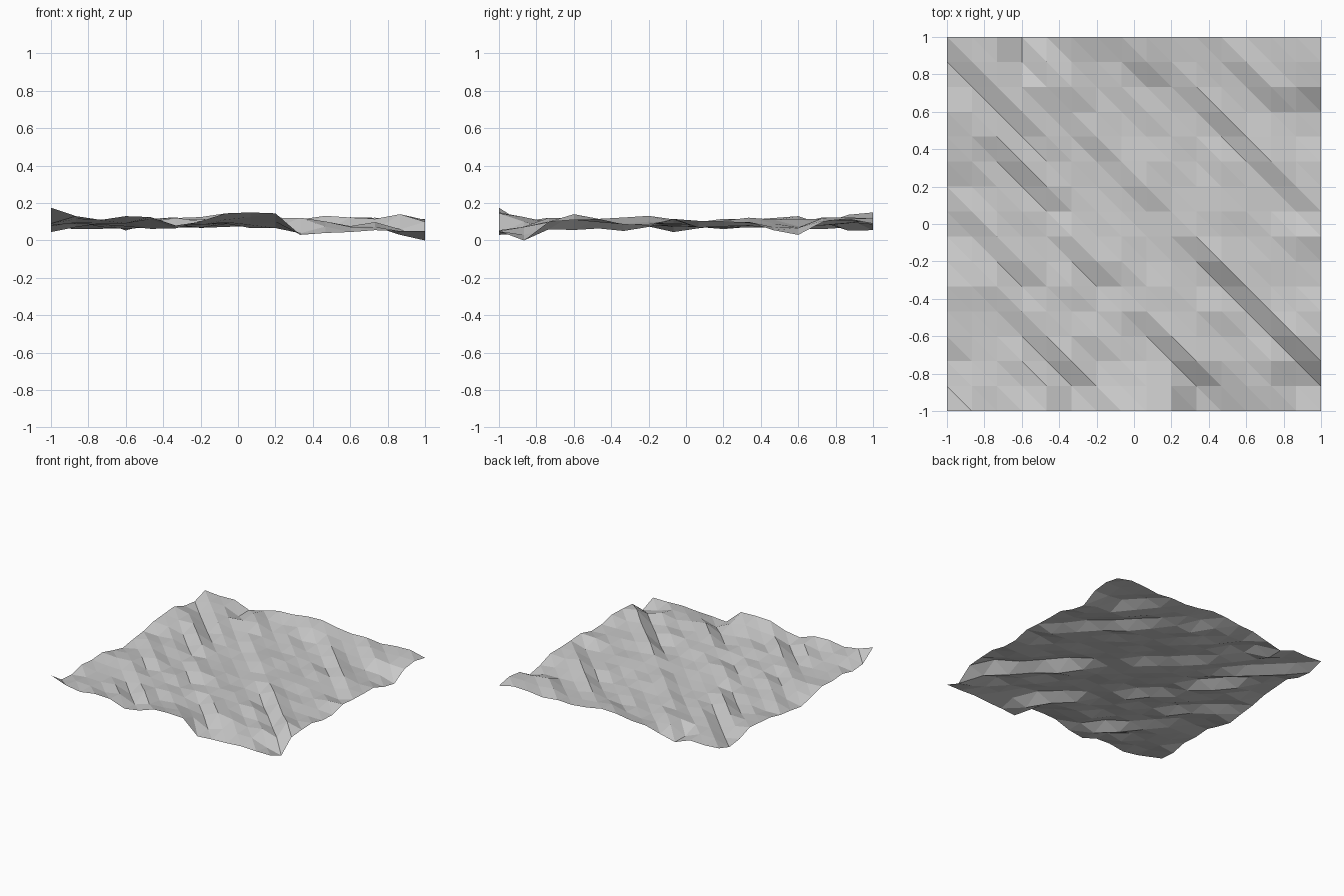
import bpy, bmesh, random

if "Cube" in bpy.data.objects:
    bpy.data.objects.remove(bpy.data.objects["Cube"])

random.seed(4)
N = 15
STEP = 2 / N
MEAN = .09

# heights along the four borders
front = [.175, .13, .11, .13, .125, .08, .10, .145, .15, .145, .03, .04, .045, .055, .05, .05]
right = [.05, .0, .10, .11, .115, .085, .08, .115, .105, .10, .10, .055, .03, .10, .115, .09]
back = [.11, .10, .105, .055, .085, .12, .125, .145, .15, .125, .11, .115, .10, .115, .12, .09]
left = [.175, .09, .08, .11, .10, .11, .075, .045, .065, .08, .11, .12, .13, .085, .07, .11]

# diagonal ridges: (x index + y index, first x index, last x index, strength)
ridges = [(18, 3, 5, .7), (26, 11, 13, .7), (15, 1, 3, .7), (17, 4, 8, .8),
          (13, 2, 4, .8), (16, 5, 7, .4), (23, 9, 14, .7), (17, 10, 14, 1.1),
          (7, 2, 6, .6), (5, 3, 4, .7), (9, 6, 8, .6), (12, 8, 11, .6),
          (9, 1, 3, .4), (22, 5, 9, .5), (12, 4, 6, .4), (20, 12, 14, .4)]

# rolling interior with a little roughness
z = [[MEAN + random.uniform(-.014, .014) for j in range(N + 1)] for i in range(N + 1)]
for s, a, b, h in ridges:
    for i in range(a, b + 1):
        for d, lift in ((0, .03), (-1, -.026)):
            j = s + d - i
            if 0 <= j <= N:
                z[i][j] += lift * h

# borders, easing one row inward
for k in range(1, N):
    z[k][1] += .4 * (front[k] - MEAN)
    z[k][N - 1] += .4 * (back[k] - MEAN)
    z[1][k] += .4 * (left[k] - MEAN)
    z[N - 1][k] += .4 * (right[k] - MEAN)
for i in range(1, N):
    for j in range(1, N):
        z[i][j] = min(.15, max(.03, z[i][j]))
for k in range(N + 1):
    z[k][0], z[k][N] = front[k], back[k]
for k in range(1, N):
    z[0][k], z[N][k] = left[k], right[k]

# faceted sheet, every cell split from upper left to lower right
bm = bmesh.new()
v = [[bm.verts.new((-1 + i * STEP, -1 + j * STEP, z[i][j]))
      for j in range(N + 1)] for i in range(N + 1)]
for i in range(N):
    for j in range(N):
        bm.faces.new((v[i][j], v[i + 1][j], v[i][j + 1]))
        bm.faces.new((v[i + 1][j], v[i + 1][j + 1], v[i][j + 1]))
mesh = bpy.data.meshes.new("terrain")
bm.to_mesh(mesh)
bm.free()

# mid grey surface
mat = bpy.data.materials.new("ground_grey")
mat.diffuse_color = (.58, .58, .58, 1)
mat.use_nodes = True
mat.node_tree.nodes["Principled BSDF"].inputs["Base Color"].default_value = mat.diffuse_color
mesh.materials.append(mat)
bpy.context.collection.objects.link(bpy.data.objects.new("terrain", mesh))
